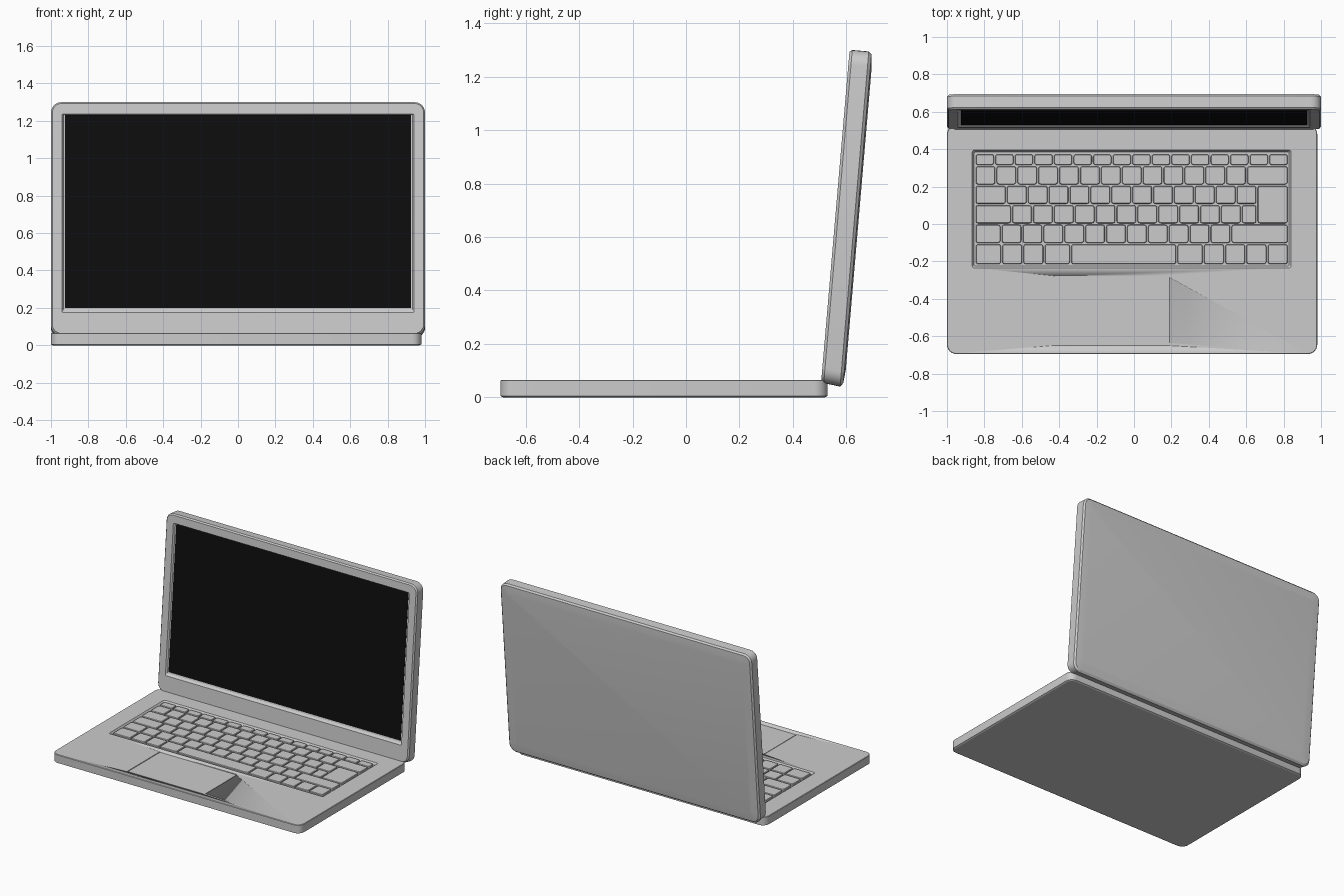
import bpy, bmesh, math

if "Cube" in bpy.data.objects:
    bpy.data.objects.remove(bpy.data.objects["Cube"])


def rounded_rect(x0, x1, y0, y1, r, z, seg=6):
    pts = []
    corners = [(x1 - r, y1 - r, 0), (x0 + r, y1 - r, 90), (x0 + r, y0 + r, 180), (x1 - r, y0 + r, 270)]
    for cx, cy, start in corners:
        for i in range(seg + 1):
            a = math.radians(start + 90 * i / seg)
            pts.append((cx + r * math.cos(a), cy + r * math.sin(a), z))
    return pts


def add_loft(bm, loops, seg=6):
    """Skin a stack of rounded rectangles and cap both ends."""
    rings = [[bm.verts.new(p) for p in rounded_rect(*l, seg=seg)] for l in loops]
    for a, b in zip(rings, rings[1:]):
        n = len(a)
        for i in range(n):
            bm.faces.new((a[i], a[(i + 1) % n], b[(i + 1) % n], b[i]))
    bm.faces.new(rings[0][::-1])
    bm.faces.new(rings[-1])


def finish(name, bm, color=None):
    bmesh.ops.recalc_face_normals(bm, faces=bm.faces)
    me = bpy.data.meshes.new(name)
    bm.to_mesh(me)
    bm.free()
    ob = bpy.data.objects.new(name, me)
    bpy.context.collection.objects.link(ob)
    if color:
        mat = bpy.data.materials.new(name + "_colour")
        mat.diffuse_color = color
        mat.use_nodes = True
        mat.node_tree.nodes["Principled BSDF"].inputs["Base Color"].default_value = mat.diffuse_color
        me.materials.append(mat)
    bpy.ops.object.select_all(action='DESELECT')
    bpy.context.view_layer.objects.active = ob
    ob.select_set(True)
    bpy.ops.object.shade_smooth_by_angle(angle=math.radians(25))
    return ob


def loft(name, loops, color=None):
    bm = bmesh.new()
    add_loft(bm, loops)
    return finish(name, bm, color)


TOP = 0.065
FLOOR = 0.05

# Base with sunken keyboard well
base = loft("base", [
    (-0.99, 0.97, -0.685, 0.52, 0.04, 0.0),
    (-1.0, 0.98, -0.695, 0.53, 0.05, 0.005),
    (-1.0, 0.98, -0.695, 0.53, 0.05, TOP - 0.003),
    (-0.997, 0.977, -0.692, 0.527, 0.047, TOP),
    (-0.865, 0.84, -0.235, 0.395, 0.012, TOP),
    (-0.855, 0.83, -0.225, 0.385, 0.010, FLOOR),
])

# Trackpad set into a pocket
cutter = loft("trackpad_cutter", [(-0.43, 0.19, -0.65, -0.275, 0.015, TOP - 0.008),
                                  (-0.43, 0.19, -0.65, -0.275, 0.015, TOP + 0.02)])
cutter.hide_render = True
cutter.hide_set(True)
pocket = base.modifiers.new("trackpad_pocket", 'BOOLEAN')
pocket.object = cutter
pocket.operation = 'DIFFERENCE'
pocket.solver = 'EXACT'
loft("trackpad", [(-0.425, 0.185, -0.645, -0.28, 0.012, TOP - 0.009),
                  (-0.425, 0.185, -0.645, -0.28, 0.012, TOP - 0.001)])

# Keys: each row is (front y, back y, relative key widths)
LEFT, RIGHT, GAP = -0.85, 0.825, 0.004
rows = [
    (0.312, 0.376, [1] * 16),
    (0.208, 0.312, [1] * 13 + [2]),
    (0.104, 0.208, [1.5] + [1] * 12 + [1.5]),
    (0.0, 0.104, [1.75] + [1] * 11 + [0.75, 1.5]),
    (-0.105, 0.0, [1.25] + [1] * 11 + [2.75]),
    (-0.218, -0.105, [1.25, 1, 1, 1.25, 5, 1.25, 1, 1, 1, 1]),
]
bm = bmesh.new()
for r, (y0, y1, widths) in enumerate(rows):
    unit = (RIGHT - LEFT) / sum(widths)
    x = LEFT
    for i, w in enumerate(widths):
        x0, x1 = x + GAP, x + w * unit - GAP
        x += w * unit
        last = i == len(widths) - 1
        if r == 2 and last:
            continue
        back = rows[2][1] if r == 3 and last else y1   # tall return key
        a, b = y0 + GAP, back - GAP
        s = 0.003
        add_loft(bm, [(x0, x1, a, b, 0.012, FLOOR - 0.001),
                      (x0, x1, a, b, 0.012, TOP - 0.003),
                      (x0 + s, x1 - s, a + s, b - s, 0.009, TOP)], seg=3)
finish("keys", bm)

# Lid modelled flat: local y runs up the lid, local z points to the viewer
L = 1.245
lid = loft("lid", [
    (-0.94, 0.94, 0.05, L - 0.06, 0.02, -0.088),
    (-0.99, 0.99, 0.0, L - 0.01, 0.045, -0.083),
    (-1.0, 1.0, -0.014, L, 0.055, -0.072),
    (-1.0, 1.0, -0.006, L, 0.055, -0.010),
    (-0.992, 0.992, 0.004, L - 0.008, 0.047, 0.0),
    (-0.94, 0.94, 0.115, L - 0.063, 0.006, 0.0),
    (-0.932, 0.932, 0.13, L - 0.066, 0.005, -0.012),
    (-0.925, 0.925, 0.14, L - 0.068, 0.004, -0.014),
])

# Dark display panel inside the bezel
screen = loft("screen", [(-0.925, 0.925, 0.14, L - 0.068, 0.004, -0.018),
                         (-0.925, 0.925, 0.14, L - 0.068, 0.004, -0.0125)],
              (0.004, 0.004, 0.004, 1))

# Open the lid
for ob in (lid, screen):
    ob.rotation_euler = (math.radians(90 - 4.9), 0, 0)
    ob.location = (0, 0.506, 0.06)
